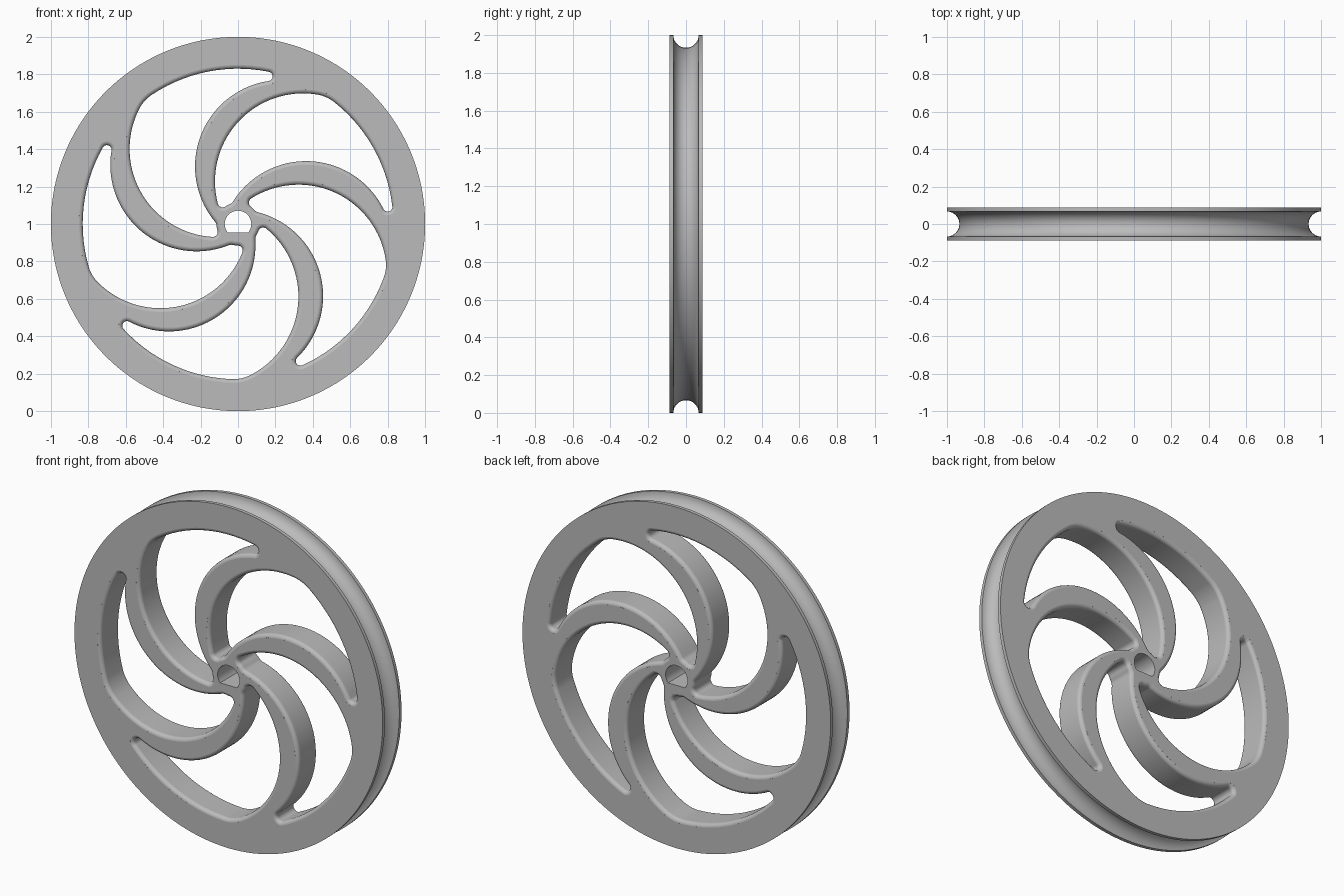
import bpy, bmesh, math
from mathutils import Vector

cube = bpy.data.objects.get("Cube")
if cube:
    bpy.data.objects.remove(cube, do_unlink=True)

HALF = 0.0875      # half thickness of the wheel
GROOVE = 0.067     # radius of the belt groove
ROUND = 0.022      # rounding of the window edges
SPOKES = 5


def loft(bm, rings):
    """Skin closed rings of points and cap both ends."""
    loops = [[bm.verts.new(p) for p in ring] for ring in rings]
    n = len(loops[0])
    for a, b in zip(loops, loops[1:]):
        for i in range(n):
            j = (i + 1) % n
            bm.faces.new((a[i], a[j], b[j], b[i]))
    bm.faces.new(loops[0])
    bm.faces.new(loops[-1])


def make_object(name, bm):
    bmesh.ops.recalc_face_normals(bm, faces=bm.faces[:])
    mesh = bpy.data.meshes.new(name)
    bm.to_mesh(mesh)
    bm.free()
    obj = bpy.data.objects.new(name, mesh)
    bpy.context.collection.objects.link(obj)
    return obj


def fillet_centre(one, two, f, hint):
    """Centre of a fillet touching two circles of signed radius."""
    (c1, s1), (c2, s2) = one, two
    r1, r2 = abs(s1 - f), abs(s2 - f)
    line = c2 - c1
    d = line.length
    along = (r1 * r1 - r2 * r2 + d * d) / (2 * d)
    across = math.sqrt(max(r1 * r1 - along * along, 0))
    u = line / d
    side = Vector((-u.y, u.x)) * across
    return min((c1 + u * along + side, c1 + u * along - side),
               key=lambda p: (p - hint).length)


def window_outline():
    """Points and outward normals along a chain of tangent arcs."""
    # rim, inner spoke edge, hub, outer spoke edge; negative turns clockwise
    main = [(Vector((0, 0)), 0.83), (Vector((0.348, 0.227)), 0.471),
            (Vector((0, 0)), -0.115), (Vector((0.364, -0.126)), -0.462)]
    fillets = [(0.2, (0.39, 0.49)), (0.027, (-0.08, 0.12)),
               (0.04, (-0.06, 0.14)), (0.025, (0.8, 0.07))]
    chain = []
    for i, (f, hint) in enumerate(fillets):
        nxt = main[(i + 1) % len(main)]
        chain += [main[i], (fillet_centre(main[i], nxt, f, Vector(hint)), f)]

    def touch(a, b):
        return (b[0] * a[1] - a[0] * b[1]) / (a[1] - b[1])

    outline = []
    for i, arc in enumerate(chain):
        centre, s = arc
        start = touch(chain[i - 1], arc) - centre
        end = touch(arc, chain[(i + 1) % len(chain)]) - centre
        a0 = math.atan2(start.y, start.x)
        turn = math.copysign(1, s)
        sweep = turn * ((turn * (math.atan2(end.y, end.x) - a0)) % math.tau)
        steps = max(4, math.ceil(abs(sweep) / 0.06))
        for k in range(steps):
            a = a0 + sweep * k / steps
            radial = Vector((math.cos(a), math.sin(a)))
            outline.append((centre + radial * abs(s), radial * turn))
    return outline


# Grooved disc: a profile of (radius, y) turned about the y axis
SEGMENTS = 160
profile = [(1, -HALF)]
for k in range(17):
    a = math.pi * k / 16
    profile.append((1 - GROOVE * math.sin(a), -GROOVE * math.cos(a)))
profile.append((1, HALF))
bm = bmesh.new()
loft(bm, [[(r * math.cos(math.tau * i / SEGMENTS), y,
            1 + r * math.sin(math.tau * i / SEGMENTS))
           for i in range(SEGMENTS)] for r, y in profile])
wheel = make_object("spoked_pulley_wheel", bm)

# Window cutters, flared at both faces so the edges come out rounded
half_flare = [(ROUND * (1 - math.cos(a)), HALF - ROUND + ROUND * math.sin(a))
              for a in (math.radians(d) for d in range(0, 85, 14))]
half_flare.append((ROUND, HALF + 0.02))
flare = [(o, -y) for o, y in reversed(half_flare)] + half_flare
outline = window_outline()
bm = bmesh.new()
for s in range(SPOKES):
    c, n = math.cos(math.tau * s / SPOKES), math.sin(math.tau * s / SPOKES)
    rings = []
    for off, y in flare:
        pts = [p + normal * off for p, normal in outline]
        rings.append([(p.x * c - p.y * n, y, 1 + p.x * n + p.y * c) for p in pts])
    loft(bm, rings)

# D-shaped shaft bore
BORE, FLAT = 0.071, -0.045
a0 = math.asin(FLAT / BORE)
bore = [a0 + (math.pi - 2 * a0) * k / 40 for k in range(41)]
loft(bm, [[(BORE * math.cos(a), y, 1 + BORE * math.sin(a)) for a in bore]
          for y in (-0.12, 0.12)])
cutter = make_object("window_cutter", bm)
cutter.hide_render = True

# Cut the windows and bore
cut = wheel.modifiers.new("cut", 'BOOLEAN')
cut.operation = 'DIFFERENCE'
cut.solver = 'EXACT'
cut.object = cutter
bpy.ops.object.select_all(action='DESELECT')
wheel.select_set(True)
bpy.context.view_layer.objects.active = wheel
bpy.ops.object.modifier_apply(modifier=cut.name)
bpy.data.objects.remove(cutter, do_unlink=True)

# Single grey material and smooth shading with crisp edges
grey = bpy.data.materials.new("plain_grey")
grey.use_nodes = True
colour = (0.5, 0.5, 0.5, 1)
grey.diffuse_color = colour
grey.node_tree.nodes["Principled BSDF"].inputs["Base Color"].default_value = colour
wheel.data.materials.clear()
wheel.data.materials.append(grey)
bpy.ops.object.shade_smooth_by_angle(angle=math.radians(30))
weighted = wheel.modifiers.new("even_normals", 'WEIGHTED_NORMAL')
weighted.keep_sharp = True
